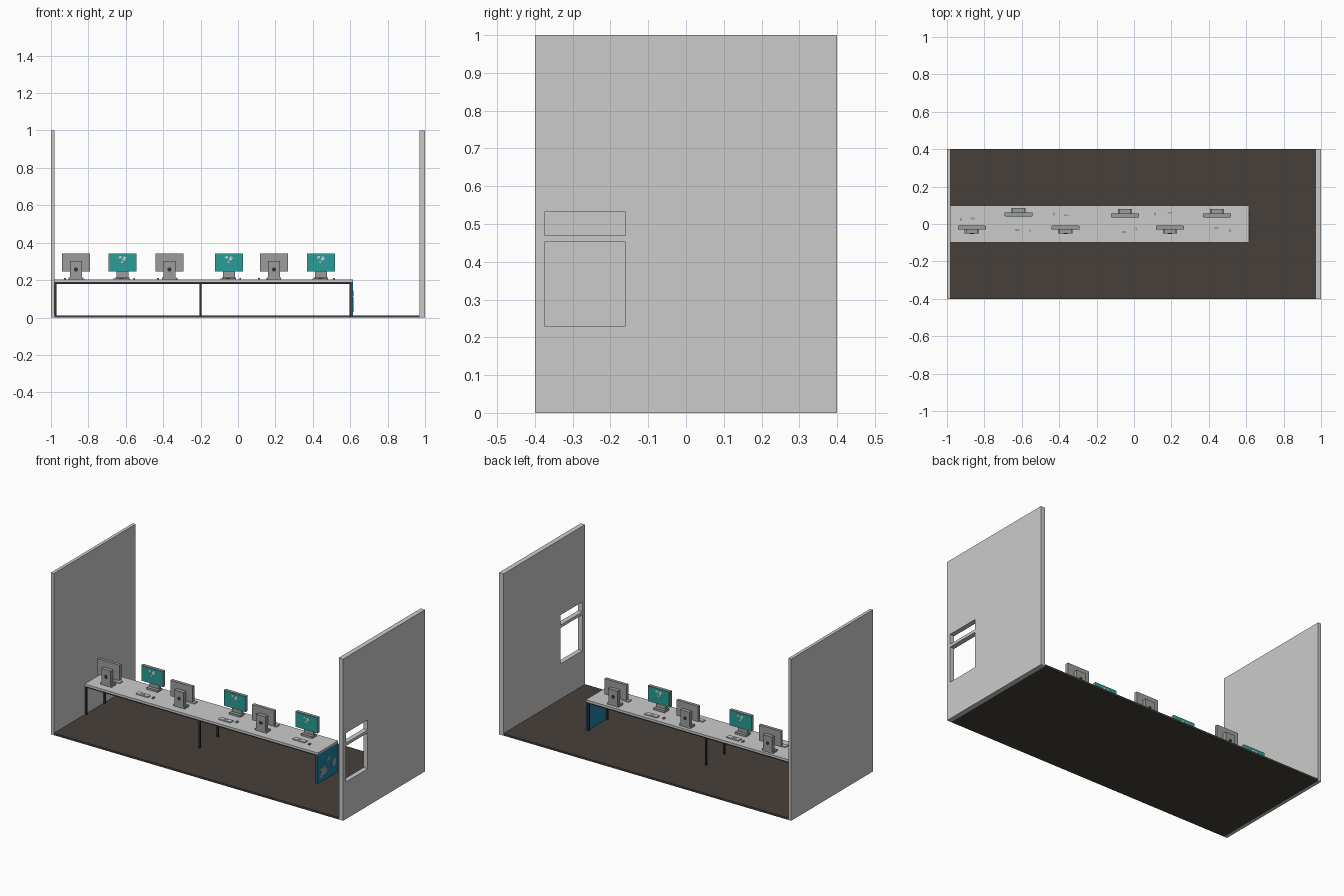
import bpy, bmesh, math
from mathutils import Vector

if "Cube" in bpy.data.objects:
    bpy.data.objects.remove(bpy.data.objects["Cube"])


def material(name, rgb):
    m = bpy.data.materials.new(name)
    m.diffuse_color = (*rgb, 1)
    m.use_nodes = True
    m.node_tree.nodes["Principled BSDF"].inputs["Base Color"].default_value = m.diffuse_color
    return m


PALE = material("pale_grey", (0.60, 0.60, 0.60))
FLOOR = material("brown_floor", (0.062, 0.051, 0.041))
DARK = material("dark_metal", (0.035, 0.030, 0.035))
GREY = material("mid_grey", (0.33, 0.34, 0.34))
TEAL = material("teal_screen", (0.022, 0.34, 0.31))
BLUE = material("blue_panel", (0.015, 0.22, 0.38))


def finish(name, bm, mat):
    bmesh.ops.recalc_face_normals(bm, faces=bm.faces)
    me = bpy.data.meshes.new(name)
    bm.to_mesh(me)
    bm.free()
    ob = bpy.data.objects.new(name, me)
    bpy.context.collection.objects.link(ob)
    if mat:
        me.materials.append(mat)
    return ob


def box(name, x, y, z, mat=None):
    """Box from (min, max) ranges on each axis."""
    bm = bmesh.new()
    bmesh.ops.create_cube(bm, size=1)
    lo, hi = (Vector([min(r[i] for r in [a]) for a in (x, y, z)]) for i in (0, 1))
    for v in bm.verts:
        v.co = Vector([lo[k] + (v.co[k] + 0.5) * (hi[k] - lo[k]) for k in range(3)])
    return finish(name, bm, mat)


def plate(name, points, origin, u, out, mat, thick=0.0015):
    """Flat cut-out: points run along u and up, extruded along out."""
    bm = bmesh.new()
    o, u, up = Vector(origin), Vector(u), Vector((0, 0, 1))
    face = bm.faces.new([bm.verts.new(o + u * a + up * b) for a, b in points])
    new = bmesh.ops.extrude_face_region(bm, geom=[face])["geom"]
    bmesh.ops.translate(bm, vec=Vector(out) * thick,
                        verts=[g for g in new if isinstance(g, bmesh.types.BMVert)])
    return finish(name, bm, mat)


# Room: floor, plain left wall, right wall with two window openings
box("floor", (-0.98, 0.97), (-0.4, 0.4), (0, 0.012), FLOOR)
box("left_wall", (-1, -0.98), (-0.4, 0.4), (0, 1), PALE)
wall = box("right_wall", (0.97, 1), (-0.4, 0.4), (0, 1), PALE)
for z in ((0.23, 0.452), (0.47, 0.532)):
    cutter = box("window_cutter", (0.9, 1.1), (-0.374, -0.16), z)
    cutter.hide_render = True
    mod = wall.modifiers.new("window", "BOOLEAN")
    mod.operation, mod.solver, mod.object = "DIFFERENCE", "EXACT", cutter
    bpy.context.view_layer.objects.active = wall
    bpy.ops.object.modifier_apply(modifier=mod.name)
    bpy.data.objects.remove(cutter)

# Long shared desk: top, frame, three pairs of legs, blue end panel
box("desk_top", (-0.98, 0.616), (-0.1, 0.1), (0.19, 0.202), PALE)
for y in (-0.09, 0.09):
    side = "front" if y < 0 else "back"
    box(side + "_rail", (-0.98, 0.607), (y - 0.005, y + 0.005), (0.18, 0.19), DARK)
    for x in (-0.975, -0.2, 0.602):
        box(side + "_leg", (x - 0.005, x + 0.005), (y - 0.005, y + 0.005), (0.012, 0.18), DARK)
for x in (-0.975, -0.2, 0.602):
    box("cross_rail", (x - 0.005, x + 0.005), (-0.085, 0.085), (0.18, 0.19), DARK)
box("end_panel", (0.607, 0.615), (-0.1, 0.1), (0.012, 0.19), BLUE)

# Pale abstract patches on the end panel
patches = [
    [(-0.08, 0.04), (-0.055, 0.03), (-0.045, 0.05), (-0.015, 0.045), (-0.01, 0.08),
     (-0.03, 0.085), (-0.035, 0.11), (-0.055, 0.09), (-0.075, 0.1), (-0.07, 0.07)],
    [(0.04, 0.07), (0.06, 0.06), (0.08, 0.075), (0.075, 0.105), (0.055, 0.11), (0.045, 0.095)],
    [(-0.01, 0.12), (0.01, 0.115), (0.015, 0.14), (-0.005, 0.145)],
]
for p in patches:
    plate("panel_patch", p, (0.615, 0, 0), (0, 1, 0), (1, 0, 0), GREY)

SCREEN_ART = [
    [(-0.022, 0.012), (-0.006, 0.014), (-0.004, 0.026), (-0.02, 0.024)],
    [(0.0, 0.0), (0.014, 0.002), (0.02, 0.018), (0.008, 0.026), (0.001, 0.014)],
    [(-0.008, -0.012), (0.002, -0.012), (0.0, -0.003), (-0.008, -0.002)],
]


def workstation(x, y, f, keyboard, mouse):
    """Monitor whose screen faces f along y, with keyboard and mouse."""
    def span(a, b):          # depth range measured from the slab centre, + is forward
        return sorted((y + f * a, y + f * b))
    top = 0.202
    box("monitor_body", (x - 0.075, x + 0.075), span(-0.01, 0.009), (0.245, 0.342), GREY)
    box("monitor_screen", (x - 0.071, x + 0.071), span(0.009, 0.011), (0.250, 0.339), TEAL)
    box("monitor_stand", (x - 0.032, x + 0.032), span(-0.033, -0.01), (top, 0.302), GREY)
    box("monitor_foot", (x - 0.038, x + 0.038), span(-0.033, 0.01), (top, top + 0.012), GREY)
    for art in SCREEN_ART:
        plate("screen_patch", art, (x, y + f * 0.011, 0.303), (-f, 0, 0), (0, f, 0), PALE, 0.001)
    # Round cable hole cover on the back of the stand
    bm = bmesh.new()
    bmesh.ops.create_cone(bm, cap_ends=True, segments=16, radius1=0.011, radius2=0.011, depth=0.002)
    for v in bm.verts:
        v.co = Vector((x + v.co.x, y - f * 0.033 + v.co.z, 0.257 + v.co.y))
    finish("stand_hole", bm, DARK)
    kx, ky = keyboard
    box("keyboard", (kx - 0.041, kx + 0.041), (ky - 0.014, ky + 0.014), (top, top + 0.007), PALE)
    box("keyboard_keys", (kx - 0.012, kx + 0.012), (ky - 0.005, ky + 0.005),
        (top + 0.007, top + 0.008), GREY)
    mx, my = mouse
    box("mouse", (mx - 0.005, mx + 0.005), (my - 0.008, my + 0.008), (top, top + 0.008), GREY)


# Six workstations facing alternate sides of the desk
for args in (
    (-0.867, -0.019, 1, (-0.861, 0.030), (-0.925, 0.025)),
    (-0.617, 0.052, -1, (-0.625, -0.033), (-0.555, -0.035)),
    (-0.367, -0.019, 1, (-0.362, 0.047), (-0.428, 0.053)),
    (-0.048, 0.046, -1, (-0.053, -0.043), (0.012, -0.028)),
    (0.192, -0.019, 1, (0.190, 0.060), (0.112, 0.054)),
    (0.444, 0.046, -1, (0.440, -0.022), (0.514, -0.036)),
):
    workstation(*args)
